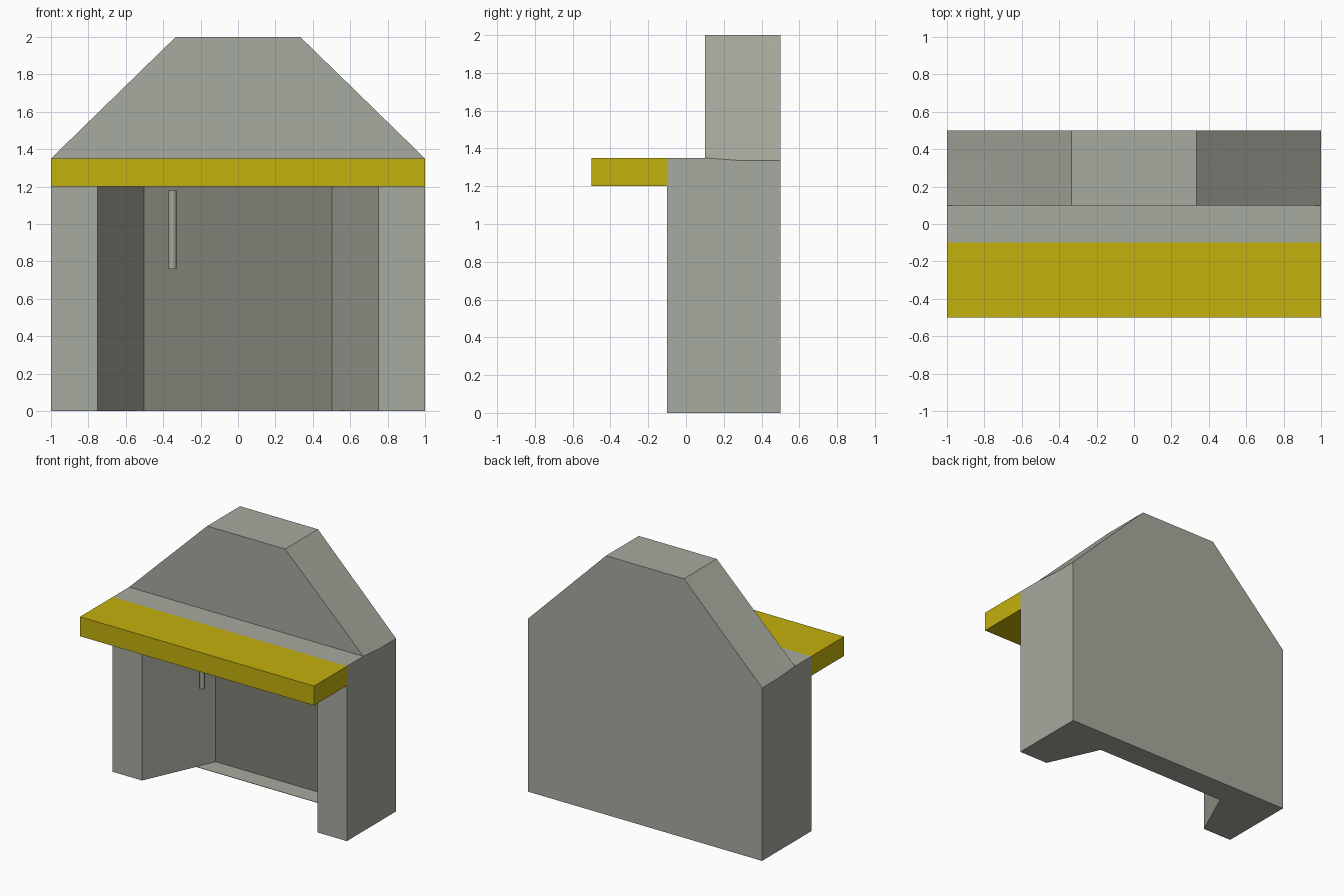
import bpy, bmesh

if "Cube" in bpy.data.objects:
    bpy.data.objects.remove(bpy.data.objects["Cube"])


def material(name, rgb):
    m = bpy.data.materials.new(name)
    m.diffuse_color = (*rgb, 1)
    m.use_nodes = True
    m.node_tree.nodes["Principled BSDF"].inputs["Base Color"].default_value = m.diffuse_color
    return m


STONE = material("grey stone", (0.39, 0.405, 0.345))
DARK = material("dark grey stone", (0.212, 0.219, 0.184))
YELLOW = material("mustard wood", (0.55, 0.44, 0.004))


def make(name, verts, faces, mat):
    """Mesh object with outward normals."""
    bm = bmesh.new()
    vs = [bm.verts.new(v) for v in verts]
    for f in faces:
        bm.faces.new([vs[i] for i in f])
    bmesh.ops.recalc_face_normals(bm, faces=bm.faces)
    me = bpy.data.meshes.new(name)
    bm.to_mesh(me)
    bm.free()
    ob = bpy.data.objects.new(name, me)
    bpy.context.collection.objects.link(ob)
    me.materials.append(mat)
    return ob


def prism(name, outline, z0, z1, mat):
    """Plan outline extruded upwards."""
    n = len(outline)
    verts = [(x, y, z) for z in (z0, z1) for x, y in outline]
    faces = [list(range(n)), list(range(n, 2 * n))]
    faces += [[i, (i + 1) % n, n + (i + 1) % n, n + i] for i in range(n)]
    return make(name, verts, faces, mat)


def splay(y):
    """Half width of the firebox at depth y."""
    return 0.75 - (y + 0.1) * 0.25 / 0.55


def firebox(name, y0, y1, z0, z1, mat):
    a, b = splay(y0), splay(y1)
    return prism(name, [(-a, y0), (a, y0), (b, y1), (-b, y1)], z0, z1, mat)


# Chimney body with tapering hood, one mirrored side outline joined across x
half = [(1, -0.1, 0), (1, 0.5, 0), (1, 0.5, 1.335), (1, 0.3, 1.335),
        (1, 0.1, 1.35), (1, -0.1, 1.35), (0.333, 0.1, 2), (0.333, 0.5, 2)]
n = len(half)
verts = half + [(-x, y, z) for x, y, z in half]
faces = [[i + n * s for i in f] for s in (0, 1)
         for f in ([0, 1, 2, 3, 4, 5], [4, 3, 6], [3, 2, 7, 6])]
faces += [[a, b, b + n, a + n]
          for a, b in ((0, 5), (5, 4), (4, 6), (6, 7), (1, 0))]
faces.append([7, 2, 1, 1 + n, 2 + n, 7 + n])
body = make("chimney_body", verts, faces, STONE)

# Splayed firebox opening
cutter = firebox("firebox_cutter", -0.3, 0.45, -0.1, 1.2, STONE)
cutter.hide_render = True
mod = body.modifiers.new("firebox", 'BOOLEAN')
mod.operation = 'DIFFERENCE'
mod.solver = 'EXACT'
mod.object = cutter
bpy.context.view_layer.objects.active = body
body.select_set(True)
bpy.ops.object.modifier_apply(modifier=mod.name)
bpy.data.objects.remove(cutter)
bpy.ops.object.shade_smooth_by_angle()

# Dark back panel and thin hearth floor
firebox("back_panel", 0.445, 0.45, 0, 1.2, DARK)
firebox("hearth_floor", 0.3, 0.445, 0, 0.003, STONE)

# Mantel shelf
prism("mantel_shelf", [(-1, -0.5), (1, -0.5), (1, -0.1), (-1, -0.1)],
      1.2, 1.35, YELLOW)

# Hanging damper handle
bpy.ops.mesh.primitive_cylinder_add(vertices=12, radius=0.022, depth=0.42,
                                    location=(-0.35, 0.06, 0.97))
handle = bpy.context.object
handle.name = "damper_handle"
handle.data.materials.append(STONE)
bpy.ops.object.shade_smooth_by_angle()
